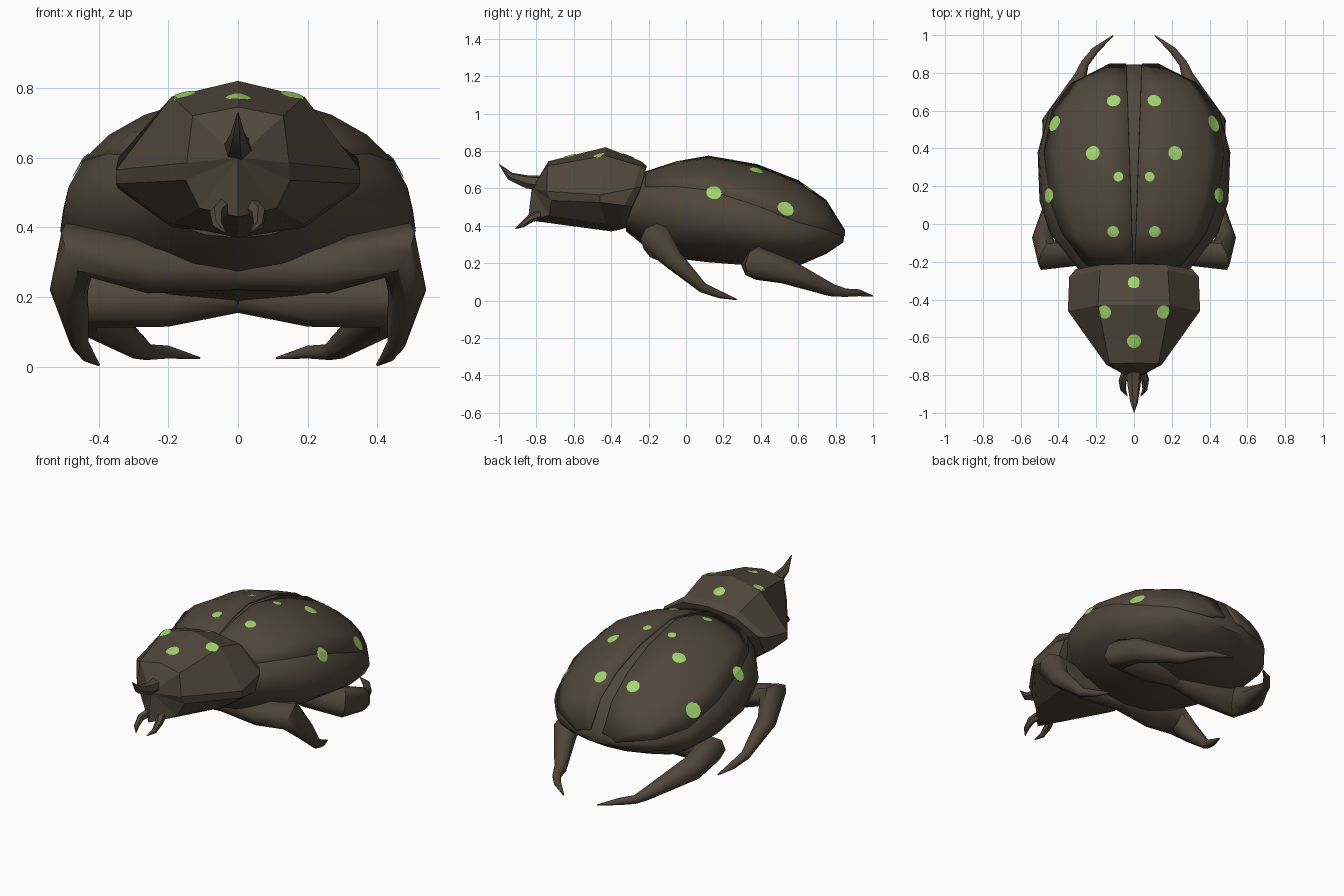
import bpy, bmesh, math
from mathutils import Vector
from mathutils.bvhtree import BVHTree

if "Cube" in bpy.data.objects:
    bpy.data.objects.remove(bpy.data.objects["Cube"])


def material(name, rgb):
    m = bpy.data.materials.new(name)
    m.diffuse_color = (*rgb, 1)
    m.use_nodes = True
    m.node_tree.nodes["Principled BSDF"].inputs["Base Color"].default_value = m.diffuse_color
    return m


BROWN = material("dark brown shell", (0.080, 0.062, 0.043))
GREEN = material("light green spot", (0.36, 0.67, 0.155))


def make(name, verts, faces, mat, angle=None, closed=True):
    me = bpy.data.meshes.new(name)
    me.from_pydata([tuple(v) for v in verts], [], faces)
    if closed:
        bm = bmesh.new()
        bm.from_mesh(me)
        bmesh.ops.recalc_face_normals(bm, faces=bm.faces)
        bm.to_mesh(me)
        bm.free()
    me.materials.append(mat)
    ob = bpy.data.objects.new(name, me)
    bpy.context.collection.objects.link(ob)
    if angle:
        bpy.ops.object.select_all(action='DESELECT')
        ob.select_set(True)
        bpy.context.view_layer.objects.active = ob
        bpy.ops.object.shade_smooth_by_angle(angle=math.radians(angle))
    return ob


def loft(rings, start, end):
    """Skin closed rings and fan the two ends to cap points."""
    n = len(rings[0])
    verts = [v for r in rings for v in r] + [start, end]
    faces = []
    for i in range(len(rings) - 1):
        for j in range(n):
            k = (j + 1) % n
            faces.append((i * n + j, i * n + k, (i + 1) * n + k, (i + 1) * n + j))
    a, b, last = len(verts) - 2, len(verts) - 1, (len(rings) - 1) * n
    for j in range(n):
        k = (j + 1) % n
        faces += [(a, k, j), (b, last + j, last + k)]
    return verts, faces


def tube(name, path, side=1, sides=8, angle=50):
    """Tapered limb through (x, y, z, radius) points."""
    pts = [Vector((p[0] * side, p[1], p[2])) for p in path]
    rings, up, prev = [], None, None
    for i, p in enumerate(pts):
        t = Vector((0, 0, 0))
        if i > 0:
            t += (p - pts[i - 1]).normalized()
        if i < len(pts) - 1:
            t += (pts[i + 1] - p).normalized()
        t.normalize()
        if up is None:
            up = t.orthogonal().normalized()
        else:
            up = prev.rotation_difference(t) @ up
        prev = t
        w = t.cross(up)
        rings.append([p + path[i][3] * (up * math.cos(2 * math.pi * j / sides)
                      + w * math.sin(2 * math.pi * j / sides)) for j in range(sides)])
    return make(name, *loft(rings, pts[0], pts[-1]), BROWN, angle)


# Abdomen stations: y, half width, top z, widest z, bottom z
STATIONS = [(-0.32, 0.24, 0.58, 0.48, 0.37), (-0.22, 0.31, 0.69, 0.50, 0.29),
            (-0.05, 0.445, 0.745, 0.47, 0.225), (0.12, 0.50, 0.775, 0.44, 0.205),
            (0.38, 0.51, 0.73, 0.39, 0.185), (0.60, 0.45, 0.645, 0.34, 0.185),
            (0.75, 0.33, 0.54, 0.34, 0.25), (0.84, 0.13, 0.38, 0.335, 0.31)]


def section(s, deg, shrink=0.0):
    y, hw, top, mid, bot = s
    c, sn = math.cos(math.radians(deg)), math.sin(math.radians(deg))
    h = (top - shrink - mid) if sn > 0 else (mid - bot)
    return Vector((hw * c, y, mid + h * sn))


def edge_angle(y):
    """Where the lower rim of the wing case crosses a section."""
    return max(8, 30 - 25 * y)


rings = []
for s in STATIONS:
    e = edge_angle(s[0])
    half = [0, e / 2] + [e + (90 - e) * f for f in (0, 0.25, 0.5, 0.75)]
    angles = half + [90] + [180 - a for a in half[::-1]] + [180 + 22.5 * j for j in range(1, 8)]
    rings.append([section(s, a, 0.009) for a in angles])
surf_v, surf_f = loft(rings, Vector((0, -0.32, 0.47)), Vector((0, 0.845, 0.34)))
make("abdomen", surf_v, surf_f, BROWN, 45)

# Wing cases: two shells parted by a narrow wedge
for side, label in ((1, "right"), (-1, "left")):
    rows = STATIONS[1:-1] + [(0.85, 0.13, 0.38, 0.34, 0.31)]
    verts, faces = [], []
    for s in rows:
        seam = 0.005 + 0.035 * max(0, s[0] + 0.2)
        e, last = edge_angle(s[0]), math.degrees(math.acos(seam / s[1]))
        for f in (0, 0.25, 0.5, 0.75, 1):
            v = section(s, e + (last - e) * f)
            verts.append((v.x * side, v.y, v.z))
    for i in range(len(rows) - 1):
        for j in range(4):
            q = (i * 5 + j, i * 5 + 5 + j, i * 5 + 6 + j, i * 5 + 1 + j)
            faces.append(q if side > 0 else q[::-1])
    surf_f += [tuple(i + len(surf_v) for i in q) for q in faces]
    surf_v += verts
    ob = make(label + "_wing_case", verts, faces, BROWN, 40, closed=False)
    sol = ob.modifiers.new("thickness", 'SOLIDIFY')
    sol.thickness = 0.012
    sol.offset = -1

# Faceted head shield: half outlines from rear to front, top to bottom
HALVES = [
    [(0, -0.21, 0.72), (0.17, -0.215, 0.70), (0.31, -0.24, 0.61), (0.32, -0.29, 0.50), (0.18, -0.32, 0.41), (0, -0.32, 0.39)],
    [(0, -0.24, 0.745), (0.18, -0.245, 0.72), (0.343, -0.28, 0.60), (0.343, -0.33, 0.51), (0.19, -0.35, 0.40), (0, -0.35, 0.38)],
    [(0, -0.43, 0.82), (0.19, -0.43, 0.775), (0.35, -0.46, 0.565), (0.35, -0.46, 0.525), (0.19, -0.43, 0.41), (0, -0.40, 0.37)],
    [(0, -0.735, 0.745), (0.13, -0.74, 0.72), (0.147, -0.745, 0.585), (0.15, -0.72, 0.535), (0.11, -0.73, 0.455), (0, -0.845, 0.43)]]
rings = [h + [(-x, y, z) for x, y, z in h[-2:0:-1]] for h in HALVES]
head_v, head_f = loft(rings, (0, -0.25, 0.55), (0, -0.825, 0.60))
make("head_shield", head_v, head_f, BROWN)

# Horn
tube("horn", [(0, -0.75, 0.625, 0.045), (0, -0.85, 0.635, 0.036),
              (0, -0.94, 0.665, 0.022), (0, -0.998, 0.728, 0.002)], sides=6)

# Jaws and legs, mirrored
JAW = [(0.03, -0.76, 0.465, 0.028), (0.06, -0.83, 0.44, 0.022),
       (0.058, -0.875, 0.405, 0.015), (0.035, -0.912, 0.385, 0.002)]
FRONT = [(0, -0.12, 0.28, 0.06), (0.25, -0.14, 0.285, 0.075), (0.46, -0.165, 0.335, 0.085),
         (0.485, -0.07, 0.22, 0.055), (0.455, 0.09, 0.068, 0.027),
         (0.43, 0.18, 0.032, 0.02), (0.40, 0.27, 0.006, 0.004)]
BACK = [(0, 0.36, 0.20, 0.045), (0.2, 0.37, 0.19, 0.075), (0.42, 0.38, 0.20, 0.09),
        (0.42, 0.54, 0.155, 0.07), (0.285, 0.78, 0.055, 0.035), (0.26, 0.85, 0.042, 0.024),
        (0.205, 0.92, 0.042, 0.02), (0.11, 0.998, 0.025, 0.003)]
for side, label in ((1, "right"), (-1, "left")):
    tube(label + "_jaw", JAW, side, 6)
    tube(label + "_front_leg", FRONT, side)
    tube(label + "_back_leg", BACK, side)

# Green spots: thin discs laid on the shell, (x, y, radius)
body = BVHTree.FromPolygons([Vector(v) for v in surf_v], surf_f)
head = BVHTree.FromPolygons([Vector(v) for v in head_v], head_f)


def spot(tree, x, y, r):
    hit, nor, _, _ = tree.ray_cast(Vector((x, y, 2)), Vector((0, 0, -1)))
    if hit is None:
        return
    if nor.z < 0:
        nor = -nor
    if x == 0:
        nor = Vector((0, nor.y, nor.z)).normalized()
    u = nor.orthogonal().normalized()
    w = nor.cross(u)
    rings = []
    for k in (0.25, 0.5, 0.75, 1):
        ring = []
        for j in range(12):
            a = math.pi * j / 6
            p = hit + r * k * (u * math.cos(a) + w * math.sin(a))
            q = tree.ray_cast(p + nor * 0.1, -nor, 0.2)[0] or p
            ring.append(q + nor * 0.005)
        rings.append(ring)
    verts = [hit + nor * 0.005] + [v for g in rings for v in g]
    faces = [(0, 1 + j, 1 + (j + 1) % 12) for j in range(12)]
    for i in range(3):
        for j in range(12):
            k = (j + 1) % 12
            faces.append((1 + i * 12 + j, 13 + i * 12 + j, 13 + i * 12 + k, 1 + i * 12 + k))
    make("spot", verts, faces, GREEN, closed=False)


for x, y, r in [(0.107, 0.65, 0.037), (0.217, 0.375, 0.039), (0.082, 0.25, 0.026),
                (0.11, -0.04, 0.031), (0.418, 0.53, 0.046), (0.45, 0.15, 0.042)]:
    spot(body, x, y, r)
    spot(body, -x, y, r)
for x, y, r in [(0, -0.31, 0.034), (0, -0.62, 0.038), (0.155, -0.465, 0.036), (-0.155, -0.465, 0.036)]:
    spot(head, x, y, r)
